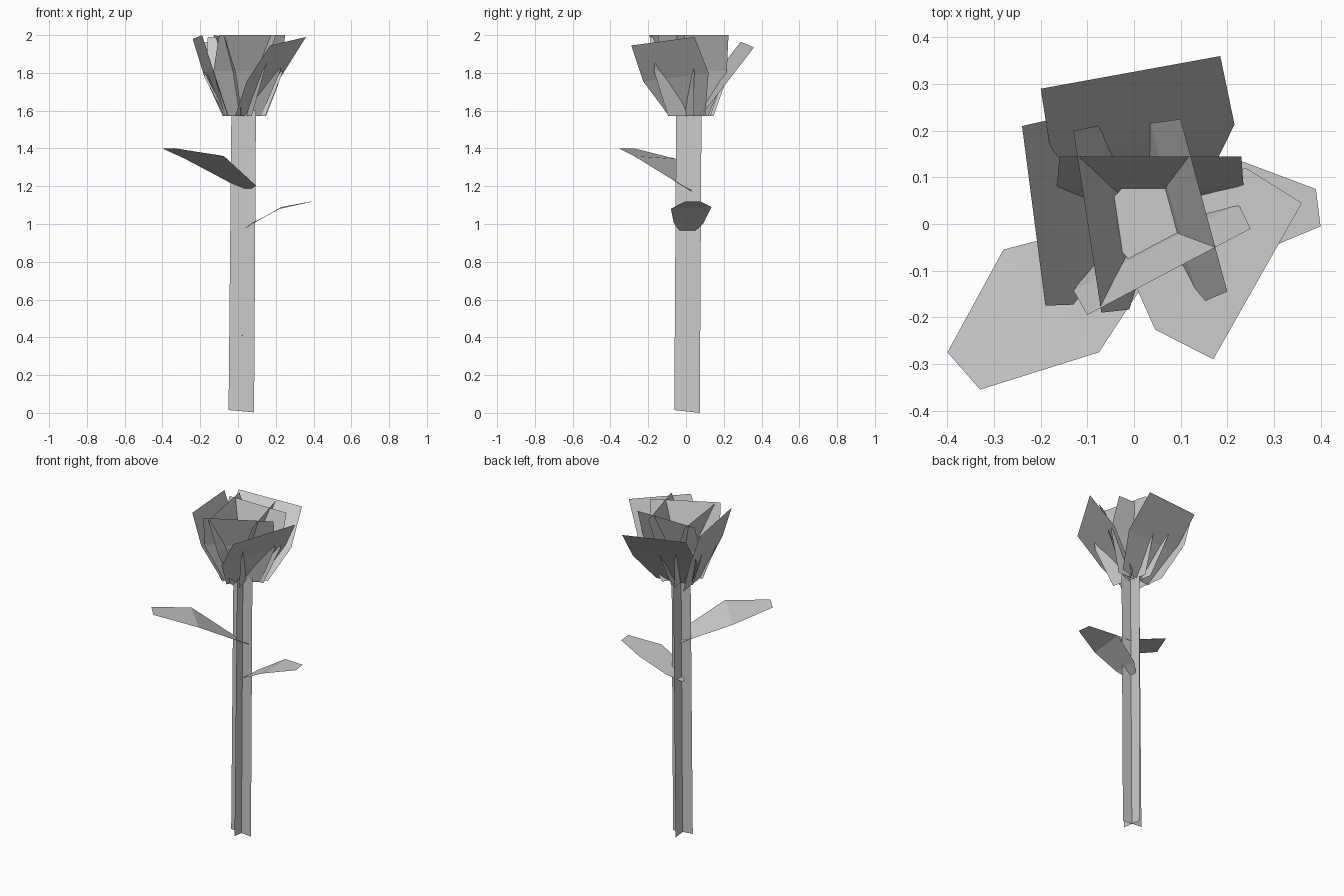
import bpy
from math import cos, sin, pi
from mathutils import Vector

if "Cube" in bpy.data.objects:
    bpy.data.objects.remove(bpy.data.objects["Cube"])


def sheet(name, rows, joined=True):
    """Surface through rows of left/right point pairs."""
    verts = [p for row in rows for p in row]
    faces = []
    step = 1 if joined else 2
    for i in range(0, len(rows) - 1, step):
        faces.append((2 * i, 2 * i + 1, 2 * i + 3, 2 * i + 2))
    mesh = bpy.data.meshes.new(name)
    mesh.from_pydata([tuple(v) for v in verts], [], faces)
    mesh.update()
    obj = bpy.data.objects.new(name, mesh)
    bpy.context.collection.objects.link(obj)
    return obj


def petal(name, a, b, mid_in, base_in):
    """Six-sided petal hung from its top edge a-b, leaning in to the base."""
    a, b = Vector(a), Vector(b)
    t = (b - a).normalized()
    n = Vector((-t.y, t.x, 0)).normalized()
    c = (a + b) / 2
    if n.dot(Vector((0.025, 0.02, 0)) - Vector((c.x, c.y, 0))) < 0:
        n = -n
    mid = c + n * mid_in
    mid.z = c.z - 0.19
    base = c + n * base_in
    base.z = 1.572
    flat = Vector((t.x, t.y, 0)).normalized()
    sheet(name, [(base - flat * 0.11, base + flat * 0.11),
                 (mid - t * 0.2, mid + t * 0.2), (a, b)])


# Stem: two crossed upright planes
sheet("stem", [
    [(-0.05, 0.005, 0.015), (0.085, 0.005, 0.003)],
    [(-0.035, 0.005, 1.6), (0.095, 0.005, 1.6)],
    [(0.02, -0.062, 0.015), (0.02, 0.073, 0)],
    [(0.03, -0.052, 1.6), (0.03, 0.082, 1.6)],
], joined=False)

# Inner ring of four petals
petal("inner_petal_back", (-0.16, 0.145, 1.99), (0.23, 0.145, 1.99), 0.065, 0.105)
petal("inner_petal_front", (-0.10, -0.195, 2.0), (0.25, -0.01, 2.0), 0.06, 0.105)
petal("inner_petal_left", (-0.13, 0.20, 2.0), (-0.07, -0.19, 1.99), 0.06, 0.105)
petal("inner_petal_right", (0.10, 0.225, 2.0), (0.20, -0.145, 2.0), 0.065, 0.11)

# Outer ring of three petals
petal("outer_petal_back", (-0.20, 0.29, 1.965), (0.185, 0.36, 1.935), 0.15, 0.27)
petal("outer_petal_left", (-0.24, 0.21, 1.98), (-0.19, -0.175, 2.0), 0.06, 0.15)
petal("outer_petal_right", (0.17, -0.29, 1.945), (0.36, 0.045, 1.99), 0.14, 0.26)

# Flat heart of the flower
ring = [(0.027 + 0.09 * cos(pi / 8 + k * pi / 4),
         0.008 + 0.095 * sin(pi / 8 + k * pi / 4), 1.78) for k in range(8)]
mesh = bpy.data.meshes.new("flower_heart")
mesh.from_pydata(ring, [], [tuple(range(8))])
bpy.context.collection.objects.link(bpy.data.objects.new("flower_heart", mesh))

# Leaves
sheet("upper_leaf", [
    [(0.045, 0.03, 1.172), (0.095, -0.015, 1.203)],
    [(-0.28, -0.055, 1.345), (-0.075, -0.275, 1.36)],
    [(-0.40, -0.275, 1.4), (-0.33, -0.355, 1.4)],
])
sheet("lower_leaf", [
    [(0.005, 0.03, 0.95), (0.005, -0.02, 0.95)],
    [(0.075, 0.09, 1.0), (0.075, -0.065, 1.005)],
    [(0.23, 0.135, 1.09), (0.22, -0.08, 1.08)],
    [(0.39, 0.075, 1.12), (0.40, -0.005, 1.12)],
])
